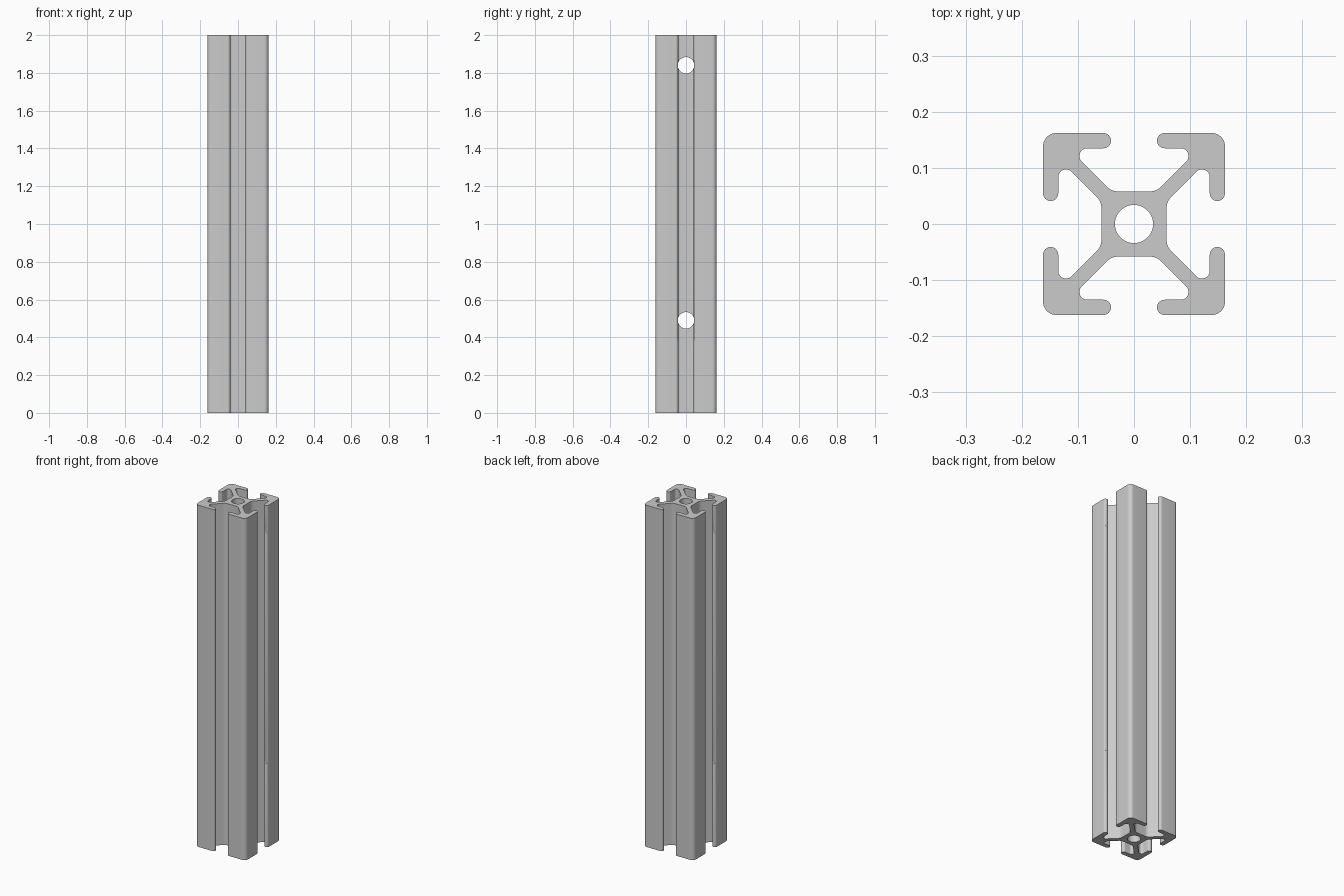
import bpy, bmesh, math
from mathutils import Vector, Matrix

cube = bpy.data.objects.get("Cube")
if cube:
    bpy.data.objects.remove(cube, do_unlink=True)

HEIGHT, HALF = 2.0, 0.162
BORE, CROSS = 0.034, 0.0435

metal = bpy.data.materials.new("aluminium grey")
metal.use_nodes = True
grey = (0.6, 0.6, 0.6, 1)
metal.diffuse_color = grey
metal.node_tree.nodes["Principled BSDF"].inputs["Base Color"].default_value = grey


def fillet(prev, corner, nxt, radius, steps=10):
    """Points of the arc that rounds off one corner."""
    a, b = (prev - corner).normalized(), (nxt - corner).normalized()
    half = math.acos(a.dot(b)) / 2
    centre = corner + (a + b).normalized() * radius / math.sin(half)
    start = corner + a * radius / math.tan(half) - centre
    end = corner + b * radius / math.tan(half) - centre
    return [centre + start.lerp(end, i / steps).normalized() * radius
            for i in range(steps + 1)]


def mesh_object(name, bm):
    mesh = bpy.data.meshes.new(name)
    bm.to_mesh(mesh)
    bm.free()
    mesh.materials.append(metal)
    obj = bpy.data.objects.new(name, mesh)
    bpy.context.collection.objects.link(obj)
    return obj


def cutter(name, radius, matrix):
    bm = bmesh.new()
    bmesh.ops.create_cone(bm, cap_ends=True, segments=48, radius1=radius,
                          radius2=radius, depth=3, matrix=matrix)
    return mesh_object(name, bm)


# Half of one slot, from the lip to the core: x, y, corner radius
half_slot = [(0.041, HALF, 0.0133), (0.041, 0.135, 0.0133), (0.097, 0.135, 0.0135),
             (0.097, 0.115, 0.0135), (0.040, 0.058, 0.030)]
quarter = [(HALF, HALF, 0.023)] + half_slot
quarter += [(-x, y, r) for x, y, r in reversed(half_slot)]

# Four turns of the quarter give the whole cross-section
corners = []
for k in range(4):
    turn = Matrix.Rotation(k * math.pi / 2, 3, "Z")
    corners += [(turn @ Vector((x, y, 0)), r) for x, y, r in quarter]
outline = []
for i, (point, radius) in enumerate(corners):
    outline += fillet(corners[i - 1][0], point, corners[(i + 1) % len(corners)][0], radius)

# Slotted rail
bm = bmesh.new()
base = bm.faces.new([bm.verts.new(p) for p in outline])
top = bmesh.ops.extrude_face_region(bm, geom=[base], use_keep_orig=True)
bmesh.ops.translate(bm, vec=(0, 0, HEIGHT),
                    verts=[v for v in top["geom"] if isinstance(v, bmesh.types.BMVert)])
bmesh.ops.recalc_face_normals(bm, faces=bm.faces)
rail = mesh_object("slotted_rail", bm)

# Centre bore and the two cross holes
cutters = [cutter("bore_cutter", BORE, Matrix.Translation((0, 0, 1)))]
for z in (0.49, 1.84):
    cutters.append(cutter("cross_hole_cutter", CROSS,
                          Matrix.Translation((0, 0, z)) @ Matrix.Rotation(math.pi / 2, 4, "Y")))

bpy.ops.object.select_all(action="DESELECT")
rail.select_set(True)
bpy.context.view_layer.objects.active = rail
for tool in cutters:
    tool.hide_render = True
    cut = rail.modifiers.new("hole", "BOOLEAN")
    cut.operation, cut.solver, cut.object = "DIFFERENCE", "EXACT", tool
    bpy.ops.object.modifier_apply(modifier=cut.name)
    bpy.data.objects.remove(tool, do_unlink=True)
bpy.ops.object.shade_smooth_by_angle(angle=math.radians(30))
